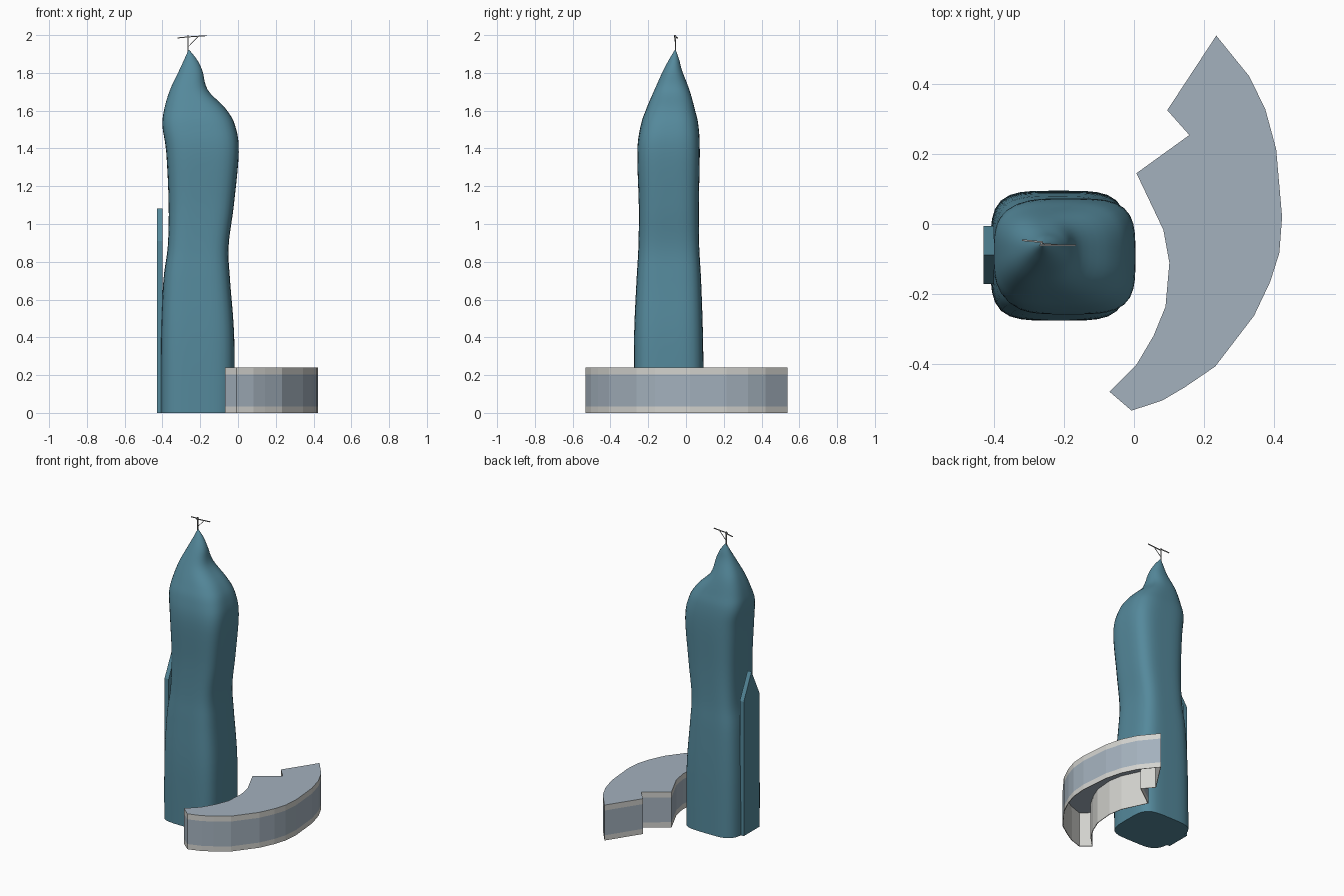
import bpy, bmesh, math
from mathutils import Vector

default = bpy.data.objects.get("Cube")
if default:
    bpy.data.objects.remove(default, do_unlink=True)


def make_material(name, color):
    mat = bpy.data.materials.new(name)
    mat.use_nodes = True
    mat.diffuse_color = (*color, 1)
    mat.node_tree.nodes["Principled BSDF"].inputs["Base Color"].default_value = (*color, 1)
    return mat


teal = make_material("teal cladding", (.09, .25, .33))
glass = make_material("blue grey glass", (.37, .44, .51))
trim = make_material("pale stone trim", (.65, .65, .62))
steel = make_material("grey steel", (.3, .3, .3))


def make_object(name, bm, materials):
    mesh = bpy.data.meshes.new(name)
    bm.to_mesh(mesh)
    bm.free()
    for mat in materials:
        mesh.materials.append(mat)
    obj = bpy.data.objects.new(name, mesh)
    bpy.context.collection.objects.link(obj)
    return obj


def catmull(a, b, c, d, t):
    return (b * 2 + (c - a) * t + (a * 2 - b * 5 + c * 4 - d) * t ** 2
            + (b * 3 - a - c * 3 + d) * t ** 3) / 2


def loft(rings):
    """Skin a stack of closed rings and cap both ends."""
    bm = bmesh.new()
    loops = [[bm.verts.new(p) for p in ring] for ring in rings]
    count = len(loops[0])
    for low, high in zip(loops, loops[1:]):
        for i in range(count):
            j = (i + 1) % count
            bm.faces.new((low[i], low[j], high[j], high[i]))
    bm.faces.new(loops[0][::-1])
    bm.faces.new(loops[-1])
    return bm


# Tower: rounded-square sections (z, x min, x max, y min, y max, corner power)
SECTIONS = [
    (0, -.41, -.02, -.275, .095, 4.2),
    (.4, -.408, -.02, -.275, .09, 4.2),
    (.7, -.395, -.042, -.262, .08, 4.2),
    (.88, -.372, -.05, -.252, .07, 4.2),
    (1.1, -.367, -.022, -.25, .068, 4),
    (1.38, -.38, .004, -.258, .073, 3.8),
    (1.52, -.4, -.015, -.24, .066, 3.4),
    (1.61, -.39, -.065, -.21, .046, 3),
    (1.71, -.36, -.16, -.167, .018, 2.6),
    (1.81, -.313, -.188, -.122, -.02, 2.2),
    (1.87, -.285, -.217, -.09, -.036, 2),
    (1.92, -.263, -.257, -.06, -.054, 2),
]


def rounded_ring(z, x0, x1, y0, y1, power, count=48):
    ring = []
    for i in range(count):
        a = math.tau * i / count
        c, s = math.cos(a), math.sin(a)
        r = (abs(c) ** power + abs(s) ** power) ** (-1 / power)
        ring.append(((x0 + x1 + (x1 - x0) * r * c) / 2,
                     (y0 + y1 + (y1 - y0) * r * s) / 2, z))
    return ring


rings, steps, last = [], 5, len(SECTIONS) - 1
for k in range(last):
    near = [SECTIONS[min(max(k + o, 0), last)] for o in (-1, 0, 1, 2)]
    for t in range(steps):
        rings.append(rounded_ring(*[catmull(*v, t / steps) for v in zip(*near)]))
rings.append(rounded_ring(*SECTIONS[-1]))
tower = make_object("tower", loft(rings), [teal])
bpy.context.view_layer.objects.active = tower
tower.select_set(True)
bpy.ops.object.shade_smooth_by_angle(angle=math.radians(40))
tower.select_set(False)

# Pointed fin slab standing beside the tower
GABLE = [(-.172, 0), (-.005, 0), (-.005, .91), (-.088, 1.083), (-.172, .91)]
make_object("side_fin", loft([[(x, y, z) for y, z in GABLE] for x in (-.43, -.4)]), [teal])

# Podium: crescent shell, open underneath, with trim bands above and below the glass
OUTLINE = [
    (.235, .538), (.095, .325), (.158, .254), (.007, .145), (.084, -.017),
    (.101, -.111), (.09, -.236), (.056, -.319), (.007, -.402), (-.07, -.479),
    (-.007, -.533), (.081, -.504), (.144, -.467), (.232, -.407), (.343, -.262),
    (.389, -.165), (.415, -.083), (.423, .02), (.406, .214), (.375, .328),
    (.329, .422),
]
LEVELS = (0, .035, .203, .24)
bm = loft([[(x, y, z) for x, y in OUTLINE] for z in LEVELS])
bm.faces.ensure_lookup_table()
for face in bm.faces:
    z = face.calc_center_median().z
    if len(face.verts) > 4:
        face.material_index = 3
    else:
        face.material_index = 0 if LEVELS[1] < z < LEVELS[2] else 1
bmesh.ops.delete(bm, geom=[f for f in bm.faces if f.calc_center_median().z < .001],
                 context="FACES_ONLY")
podium = make_object("podium", bm, [glass, trim, trim, glass])
shell = podium.modifiers.new("wall thickness", "SOLIDIFY")
shell.thickness = .004
shell.offset = -1
shell.material_offset = 1


# Rooftop crane made of thin bars
def bar(name, start, end, width):
    start, end = Vector(start), Vector(end)
    bm = bmesh.new()
    bmesh.ops.create_cube(bm, size=1)
    bmesh.ops.scale(bm, vec=(width, width, (end - start).length), verts=bm.verts)
    obj = make_object(name, bm, [steel])
    obj.location = (start + end) / 2
    obj.rotation_euler = (end - start).to_track_quat("Z", "Y").to_euler()


bar("crane_mast", (-.264, -.056, 1.9), (-.264, -.056, 2), .006)
bar("crane_jib", (-.27, -.061, 1.99), (-.166, -.061, 1.997), .005)
bar("crane_counter_jib", (-.32, -.046, 1.985), (-.26, -.052, 1.991), .005)
bar("crane_brace", (-.262, -.056, 1.94), (-.21, -.06, 1.993), .003)
